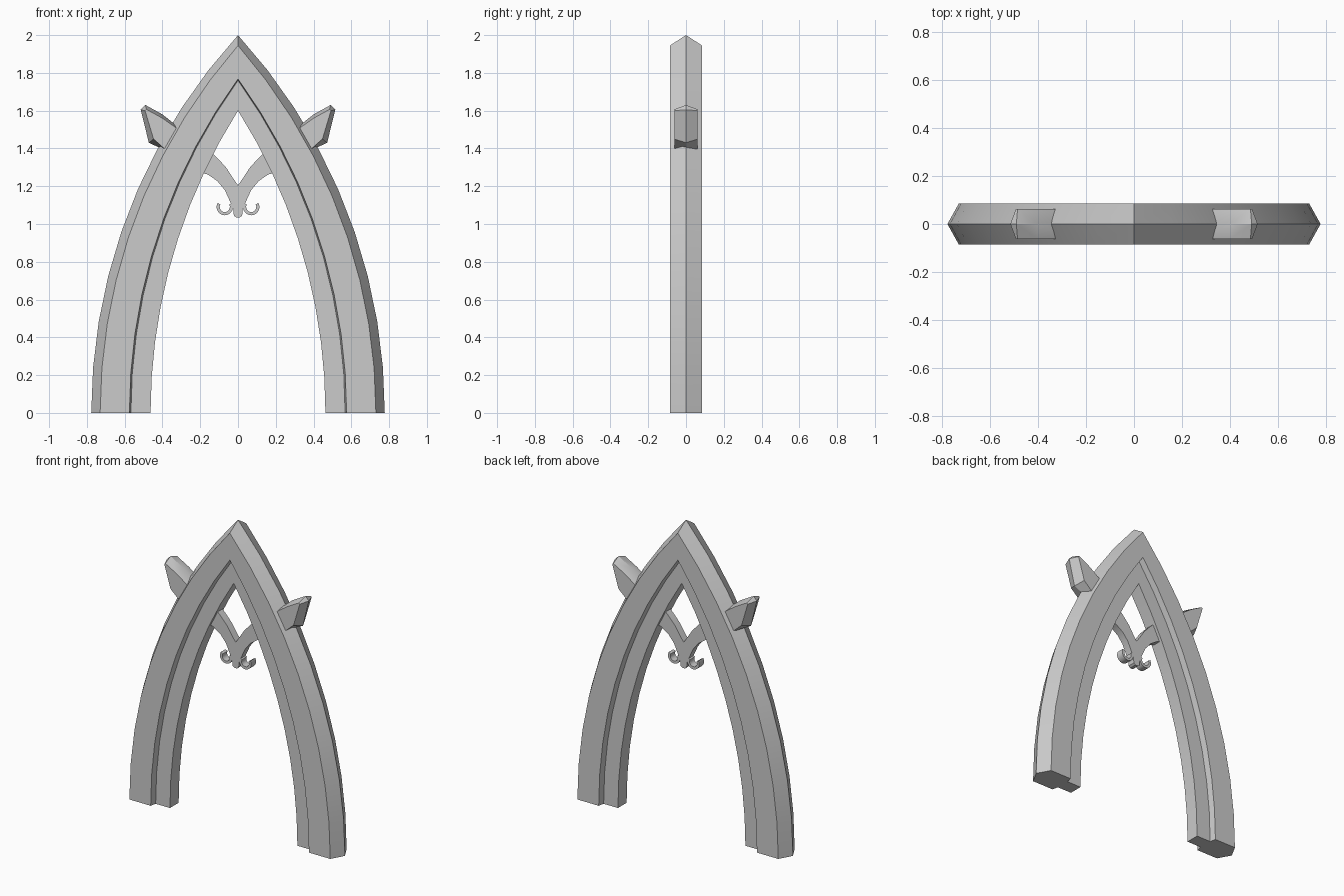
import bpy, bmesh, math

cube = bpy.data.objects.get("Cube")
if cube:
    bpy.data.objects.remove(cube, do_unlink=True)

stone = bpy.data.materials.new("grey stone")
stone.use_nodes = True
GREY = (0.6, 0.6, 0.6, 1)
stone.diffuse_color = GREY
stone.node_tree.nodes["Principled BSDF"].inputs["Base Color"].default_value = GREY


def loft(name, rings):
    """Skin a list of equal closed rings and cap both ends."""
    bm = bmesh.new()
    loops = [[bm.verts.new(p) for p in ring] for ring in rings]
    n = len(rings[0])
    for a, b in zip(loops, loops[1:]):
        for i in range(n):
            k = (i + 1) % n
            bm.faces.new((a[i], a[k], b[k], b[i]))
    bm.faces.new(loops[0])
    bm.faces.new(loops[-1][::-1])
    bmesh.ops.recalc_face_normals(bm, faces=bm.faces)
    mesh = bpy.data.meshes.new(name)
    bm.to_mesh(mesh)
    bm.free()
    obj = bpy.data.objects.new(name, mesh)
    bpy.context.collection.objects.link(obj)
    mesh.materials.append(stone)
    bpy.ops.object.select_all(action='DESELECT')
    obj.select_set(True)
    bpy.context.view_layer.objects.active = obj
    bpy.ops.object.shade_smooth_by_angle(angle=math.radians(30))
    return obj


def arc_point(foot, apex, t):
    """Point on a circle that leaves the ground upright and meets x = 0 at apex."""
    r = (foot * foot + apex * apex) / (2 * foot)
    a = t * math.asin(apex / r)
    return foot - r + r * math.cos(a), r * math.sin(a)


def slab(name, outline, depth):
    return loft(name, [[(x, y, z) for x, z in outline] for y in (-depth, depth)])


# Pointed arch: each section point is (foot x, y, apex z)
half = [(0.73, 0.085, 1.945), (0.575, 0.085, 1.768),
        (0.567, 0.045, 1.76), (0.463, 0.045, 1.6)]
section = [(0.777, 0, 2.0)] + half + [(f, -y, a) for f, y, a in reversed(half)]
STEPS = 9
rings = []
for j in range(-STEPS, STEPS + 1):
    ring = []
    for foot, y, apex in section:
        x, z = arc_point(foot, apex, 1 - abs(j) / STEPS)
        ring.append((x if j > 0 else -x, y, z))
    rings.append(ring)
loft("pointed_arch", rings)

# Leaf-shaped knobs on the outer curve, ridged along the middle
edge = [(0.28, 1.475), (0.40, 1.56), (0.485, 1.607), (0.492, 1.60),
        (0.447, 1.45), (0.38, 1.39), (0.30, 1.39)]
ridge = [(0.28, 1.485), (0.40, 1.58), (0.49, 1.63), (0.515, 1.605),
         (0.472, 1.43), (0.39, 1.392), (0.30, 1.392)]
for side, s in (("left", 1), ("right", -1)):
    loft(side + "_knob", [[(s * x, y, z) for x, z in pts]
                          for pts, y in ((edge, -0.062), (ridge, 0), (edge, 0.062))])

# Hanging tracery: a curved V with a rounded tip
right_half = [(0.06, 1.295), (0.10, 1.34), (0.15, 1.39), (0.22, 1.28),
              (0.16, 1.262), (0.11, 1.228), (0.07, 1.18), (0.045, 1.125),
              (0.025, 1.08), (0.022, 1.045), (0.01, 1.035)]
outline = [(0, 1.205), (0.028, 1.245)] + right_half
outline += [(-x, z) for x, z in reversed(outline[1:])]
slab("tracery", outline, 0.025)

# Small upturned curls beside the tip
for side, s in (("left", 1), ("right", -1)):
    outer, inner = [], []
    for i in range(11):
        a = math.radians(150 + i * 24)
        for pts, r in ((outer, 0.044), (inner, 0.027)):
            pts.append((s * (0.07 + r * math.cos(a)), 1.09 + r * math.sin(a)))
    slab(side + "_curl", outer + inner[::-1], 0.025)
